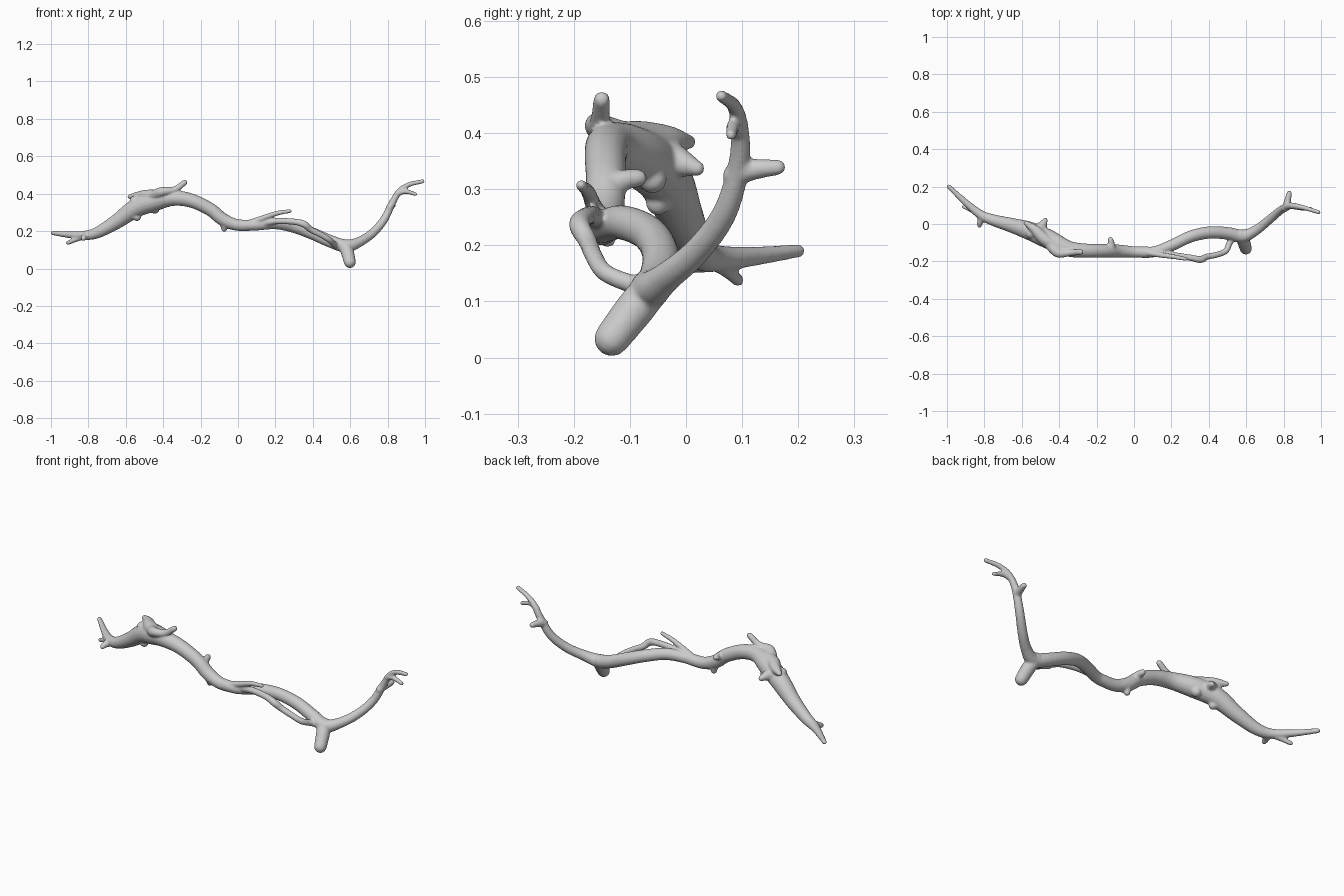
import bpy, bmesh, math
from mathutils import Vector

SIDES = 16
bm = bmesh.new()


def smooth_path(pts, steps=6):
    """Catmull-Rom through (x, y, z, radius) points."""
    p = [Vector(q) for q in pts]
    p = [p[0] * 2 - p[1]] + p + [p[-1] * 2 - p[-2]]
    out = []
    for i in range(1, len(p) - 2):
        a, b, c, d = p[i - 1:i + 3]
        for s in range(steps):
            t = s / steps
            out.append(0.5 * (2 * b + (c - a) * t + (2 * a - 5 * b + 4 * c - d) * t * t
                              + (3 * b - a - 3 * c + d) * t ** 3))
    out.append(p[-2])
    return out


def limb(pts):
    """Tapered closed tube with domed ends."""
    path = smooth_path(pts)
    pos = [v.to_3d() for v in path]
    rad = [v[3] for v in path]
    n = len(pos)
    tan = [(pos[min(i + 1, n - 1)] - pos[max(i - 1, 0)]).normalized() for i in range(n)]
    dome = [math.radians(a) for a in (80, 55, 28)]
    rows = [(pos[0] - tan[0] * rad[0] * math.sin(a), tan[0], rad[0] * math.cos(a)) for a in dome]
    rows += list(zip(pos, tan, rad))
    rows += [(pos[-1] + tan[-1] * rad[-1] * math.sin(a), tan[-1], rad[-1] * math.cos(a))
             for a in reversed(dome)]
    side = rows[0][1].orthogonal().normalized()
    rings = []
    for c, t, r in rows:
        side = (side - t * side.dot(t)).normalized()
        up = t.cross(side)
        rings.append([bm.verts.new(c + (side * math.cos(k * math.tau / SIDES)
                                        + up * math.sin(k * math.tau / SIDES)) * r)
                      for k in range(SIDES)])
    for a, b in zip(rings, rings[1:]):
        for k in range(SIDES):
            j = (k + 1) % SIDES
            bm.faces.new((a[k], a[j], b[j], b[k]))
    bm.faces.new(rings[0][::-1])
    bm.faces.new(rings[-1])


# main stem, left tip to the middle, then on to the right tip
limb([(-.99, .20, .19, .012), (-.9, .115, .18, .018), (-.82, .05, .177, .025),
      (-.75, .02, .193, .031), (-.65, -.008, .25, .04), (-.55, -.04, .32, .05),
      (-.45, -.085, .357, .052), (-.35, -.132, .377, .043), (-.25, -.143, .363, .038),
      (-.15, -.143, .317, .036), (-.08, -.145, .262, .035), (0, -.15, .232, .031),
      (.1, -.15, .232, .029)])
limb([(0, -.15, .232, .03), (.1, -.15, .232, .029), (.2, -.115, .241, .031),
      (.3, -.068, .222, .032), (.4, -.046, .186, .033), (.5, -.05, .143, .034),
      (.58, -.065, .12, .035), (.65, -.035, .143, .027), (.72, .02, .19, .024),
      (.78, .07, .26, .022), (.825, .095, .35, .019), (.865, .095, .415, .016),
      (.915, .085, .449, .013), (.987, .063, .466, .011)])

# broken stump at the right fork
limb([(.57, -.06, .125, .033), (.585, -.09, .088, .035), (.598, -.132, .034, .032)])

# side loop that rejoins the stem
limb([(.1, -.15, .235, .018), (.2, -.165, .253, .017), (.3, -.18, .25, .017),
      (.355, -.19, .236, .019), (.39, -.175, .207, .017), (.44, -.165, .182, .016),
      (.49, -.145, .152, .016), (.512, -.1, .132, .017), (.54, -.06, .12, .02)])

# twigs and knots
twigs = [
    [(-.8, .04, .18, .02), (-.86, .07, .158, .014), (-.91, .093, .137, .011)],
    [(-.81, .04, .175, .024), (-.824, .005, .165, .016), (-.826, -.008, .16, .013)],
    [(-.40, -.13, .39, .03), (-.48, -.08, .388, .034), (-.53, -.03, .387, .026),
     (-.578, .005, .384, .013)],
    [(-.55, -.05, .36, .03), (-.5, -.02, .35, .03), (-.475, .02, .337, .014)],
    [(-.47, -.08, .345, .04), (-.445, -.06, .318, .026)],
    [(-.57, -.04, .30, .038), (-.54, -.05, .275, .022)],
    [(-.45, -.11, .39, .03), (-.405, -.155, .411, .025), (-.34, -.153, .421, .018),
     (-.285, -.15, .46, .015)],
    [(-.12, -.145, .3, .03), (-.12, -.115, .315, .02), (-.125, -.085, .32, .016)],
    [(-.07, -.145, .25, .033), (-.074, -.14, .212, .016)],
    [(.06, -.15, .24, .02), (.14, -.165, .272, .015), (.21, -.175, .296, .013),
     (.278, -.187, .307, .010)],
    [(.81, .085, .325, .02), (.82, .12, .335, .019), (.83, .164, .339, .014)],
    [(.85, .095, .40, .016), (.895, .085, .412, .013), (.95, .08, .397, .010)],
]
for t in twigs:
    limb(t)

mesh = bpy.data.meshes.new("branch")
bmesh.ops.recalc_face_normals(bm, faces=bm.faces)
bm.to_mesh(mesh)
bm.free()
branch = bpy.data.objects.new("branch", mesh)
bpy.context.collection.objects.link(branch)

# fuse the limbs into one skin with soft joints
fuse = branch.modifiers.new("fuse", 'REMESH')
fuse.mode = 'VOXEL'
fuse.voxel_size = 0.005
fuse.use_smooth_shade = True
soften = branch.modifiers.new("soften", 'SMOOTH')
soften.factor = 0.5
soften.iterations = 6
